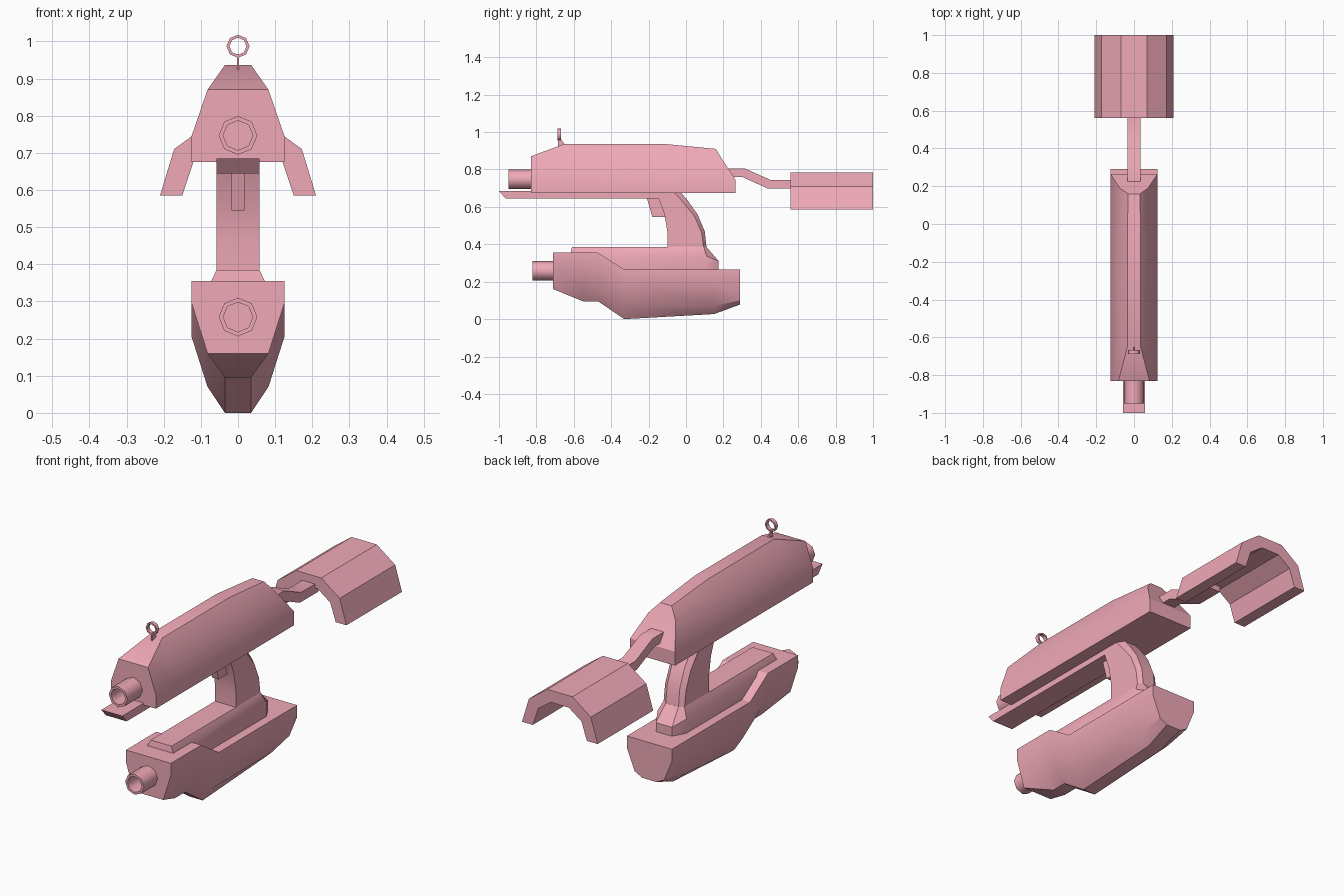
import bpy, bmesh, math

if "Cube" in bpy.data.objects:
    bpy.data.objects.remove(bpy.data.objects["Cube"])

mat = bpy.data.materials.new("pink")
mat.diffuse_color = (0.87, 0.40, 0.48, 1)
mat.use_nodes = True
mat.node_tree.nodes["Principled BSDF"].inputs["Base Color"].default_value = mat.diffuse_color


def finish(name, bm, angle=30):
    bmesh.ops.remove_doubles(bm, verts=bm.verts, dist=1e-5)
    bmesh.ops.recalc_face_normals(bm, faces=bm.faces)
    me = bpy.data.meshes.new(name)
    bm.to_mesh(me)
    bm.free()
    me.materials.append(mat)
    ob = bpy.data.objects.new(name, me)
    bpy.context.collection.objects.link(ob)
    bpy.ops.object.select_all(action='DESELECT')
    bpy.context.view_layer.objects.active = ob
    ob.select_set(True)
    bpy.ops.object.shade_smooth_by_angle(angle=math.radians(angle))
    return ob


def loft(name, sections):
    """Skin half sections (x, y, z), mirrored across x = 0."""
    bm = bmesh.new()
    rings = []
    for half in sections:
        right = [bm.verts.new(p) for p in half]
        left = [bm.verts.new((-x, y, z)) for x, y, z in half]
        rings.append(right + left[::-1])
    n = len(rings[0])
    for a, b in zip(rings, rings[1:]):
        for i in range(n):
            j = (i + 1) % n
            bm.faces.new((a[i], a[j], b[j], b[i]))
    for r in (rings[0], rings[-1]):          # caps as strips across x
        for i in range(n // 2 - 1):
            bm.faces.new((r[i], r[i + 1], r[n - 2 - i], r[n - 1 - i]))
    return finish(name, bm)


def prism(name, pts, lo, hi, axis='x'):
    """Extrude a flat profile: (y, z) along x, or (x, z) along y."""
    bm = bmesh.new()
    ends = []
    for d in (lo, hi):
        ends.append([bm.verts.new((d, u, v) if axis == 'x' else (u, d, v)) for u, v in pts])
    a, b = ends
    bm.faces.new(a)
    bm.faces.new(b)
    for i in range(len(pts)):
        j = (i + 1) % len(pts)
        bm.faces.new((a[i], a[j], b[j], b[i]))
    return finish(name, bm)


def tube(name, z, r_out, r_in, y0, y1, sides=8):
    bm = bmesh.new()
    rings = []
    for r, y in ((r_out, y0), (r_out, y1), (r_in, y1), (r_in, y0)):
        rings.append([bm.verts.new((r * math.cos(t), y, z + r * math.sin(t)))
                      for t in (2 * math.pi * k / sides for k in range(sides))])
    for k in range(4):
        a, b = rings[k], rings[(k + 1) % 4]
        for i in range(sides):
            j = (i + 1) % sides
            bm.faces.new((a[i], a[j], b[j], b[i]))
    return finish(name, bm, 50)


# Upper housing
def upper(y, top_x, top_z):
    return [(top_x, y, top_z), (0.082, y, 0.87), (0.125, y, 0.745), (0.125, y, 0.675)]

loft("upper_housing", [
    upper(-0.83, 0.082, 0.87), upper(-0.65, 0.035, 0.937), upper(-0.12, 0.035, 0.937),
    [(0.032, 0.16, 0.91), (0.075, 0.19, 0.86), (0.125, 0.265, 0.745), (0.125, 0.265, 0.675)]])

# Lower housing
def lower(y, drop, low_x, low_z, side_z=0.16):
    return [(0.125, y, 0.355 - drop), (0.125, y, 0.295 - drop),
            (0.082, y, side_z - drop), (low_x, y, low_z)]

loft("lower_housing", [
    lower(-0.71, 0, 0.082, 0.16), lower(-0.55, 0, 0.035, 0.095), lower(-0.47, 0, 0.035, 0.095),
    lower(-0.33, 0.09, 0.035, 0.0), lower(0.15, 0.09, 0.035, 0.027),
    lower(0.29, 0.09, 0.04, 0.078, 0.19)])

# Plate on the lower housing, with chamfered rear corners
loft("lower_plate", [
    [(0.08, -0.62, 0.255), (0.08, 0.11, 0.255), (0.045, 0.175, 0.255)],
    [(0.08, -0.62, 0.337), (0.08, 0.11, 0.337), (0.045, 0.175, 0.31)],
    [(0.058, -0.61, 0.385), (0.058, 0.095, 0.385), (0.035, 0.11, 0.385)]])

# Curved grip with chamfered back
grip = [((-0.16, 0.68), (-0.065, 0.68), (-0.03, 0.68)),
        ((-0.145, 0.64), (-0.02, 0.63), (0.005, 0.64)),
        ((-0.115, 0.56), (0.045, 0.55), (0.062, 0.56)),
        ((-0.10, 0.47), (0.083, 0.465), (0.10, 0.47)),
        ((-0.10, 0.38), (0.095, 0.38), (0.11, 0.38))]
loft("grip", [[(w, y, z) for w, (y, z) in zip((0.058, 0.058, 0.035), s)] for s in grip])

# Under rail and trigger
prism("under_rail", [(-1.0, 0.685), (-0.965, 0.645), (-0.10, 0.645), (-0.06, 0.685)], -0.058, 0.058)
prism("trigger", [(-0.21, 0.65), (-0.18, 0.545), (-0.10, 0.545), (-0.13, 0.65)], -0.018, 0.018)

# Barrels
tube("upper_barrel", 0.747, 0.052, 0.04, -0.95, -0.825)
tube("lower_barrel", 0.258, 0.052, 0.04, -0.82, -0.705)

# Ring sight
tube("sight_ring", 0.987, 0.031, 0.023, -0.687, -0.668)
prism("sight_post", [(-0.685, 0.966), (-0.672, 0.966), (-0.645, 0.93), (-0.683, 0.92)], -0.003, 0.003)

# Stock rod and shoulder rest
prism("stock_rod", [(0.20, 0.805), (0.315, 0.805), (0.45, 0.745), (0.59, 0.745),
                    (0.59, 0.697), (0.44, 0.697), (0.30, 0.76), (0.20, 0.76)], -0.035, 0.035)
half = [(0.07, 0.785), (0.172, 0.71), (0.21, 0.585), (0.15, 0.585), (0.12, 0.675), (0.05, 0.725)]
prism("shoulder_rest", half + [(-x, z) for x, z in reversed(half)], 0.56, 1.0, 'y')
